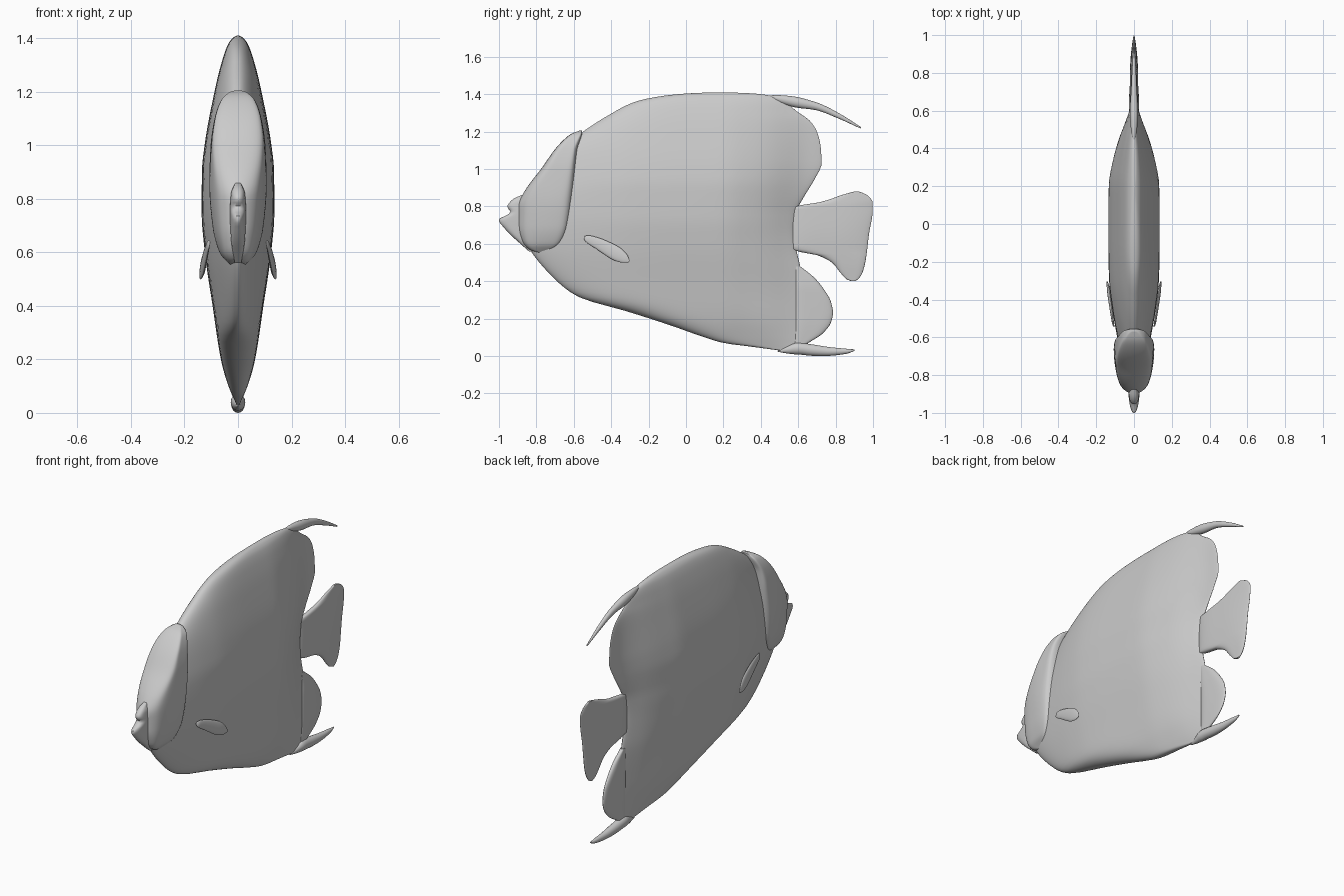
import bpy, bmesh, math
from mathutils import Vector


def curve(pts, v):
    """Monotone cubic interpolation through (key, value) pairs."""
    n = len(pts)
    if v <= pts[0][0]:
        return pts[0][1]
    if v >= pts[-1][0]:
        return pts[-1][1]
    d = [(pts[i + 1][1] - pts[i][1]) / (pts[i + 1][0] - pts[i][0]) for i in range(n - 1)]

    def slope(i):
        if i == 0 or i == n - 1:
            return d[min(i, n - 2)]
        a, b = d[i - 1], d[i]
        return 2 * a * b / (a + b) if a * b > 0 else 0
    i = max(k for k in range(n - 1) if pts[k][0] <= v)
    h = pts[i + 1][0] - pts[i][0]
    s = (v - pts[i][0]) / h
    return ((2*s**3 - 3*s*s + 1) * pts[i][1] + (s**3 - 2*s*s + s) * h * slope(i)
            + (3*s*s - 2*s**3) * pts[i + 1][1] + (s**3 - s*s) * h * slope(i + 1))


def skin(name, rings):
    """Bridge equal rings of points, cap both ends, shade smooth."""
    bm = bmesh.new()
    rows = [[bm.verts.new(p) for p in r] for r in rings]
    n = len(rows[0])
    for a, b in zip(rows, rows[1:]):
        for j in range(n):
            bm.faces.new((a[j], a[(j + 1) % n], b[(j + 1) % n], b[j]))
    bm.faces.new(rows[0])
    bm.faces.new(rows[-1])
    bmesh.ops.recalc_face_normals(bm, faces=bm.faces)
    me = bpy.data.meshes.new(name)
    bm.to_mesh(me)
    bm.free()
    ob = bpy.data.objects.new(name, me)
    bpy.context.collection.objects.link(ob)
    bpy.ops.object.select_all(action='DESELECT')
    ob.select_set(True)
    bpy.context.view_layer.objects.active = ob
    bpy.ops.object.shade_smooth_by_angle(angle=math.radians(50))
    return ob


def slab(name, front, back, width_z, scale_y, rows=44, cols=28, power=4):
    """Stack horizontal slices between a front and a back outline, given as (z, y)."""
    z0, z1 = front[0][0], front[-1][0]
    rings = []
    for r in range(rows + 1):
        z = z0 + (z1 - z0) * (1 - math.cos(math.pi * r / rows)) / 2
        f, b, w = curve(front, z), curve(back, z), curve(width_z, z)
        side = []
        for c in range(cols + 1):
            u = -math.cos(math.pi * c / cols)
            y = f + (b - f) * (u + 1) / 2
            edge = math.sqrt(max(0, 1 - abs(u) ** power))
            side.append((w * curve(scale_y, y) * edge, y, z))
        rings.append(side + [(-x, y, z) for x, y, z in side[-2:0:-1]])
    return skin(name, rings)


def streamer(name, path, flat, steps=28, sides=16):
    """Tapered fin along (x, y, z, radius) points, flattened sideways."""
    keys = [[(i, p[k]) for i, p in enumerate(path)] for k in range(4)]
    at = lambda s: [curve(k, s) for k in keys]
    end = len(path) - 1
    rings = []
    for i in range(steps + 1):
        s = end * i / steps
        x, y, z, r = at(s)
        a, b = at(max(0, s - .05)), at(min(end, s + .05))
        d = Vector((0, b[1] - a[1], b[2] - a[2])).normalized()
        up = Vector((0, -d.z, d.y))
        rings.append([Vector((x + r * flat * math.cos(t), y, z)) + up * r * math.sin(t)
                      for t in (2 * math.pi * j / sides for j in range(sides))])
    return skin(name, rings)


# Body
slab("body",
     [(.03, .5), (.05, .35), (.07, .2), (.1, .1), (.17, -.1), (.24, -.32), (.31, -.56),
      (.35, -.63), (.42, -.71), (.52, -.8), (.58, -.84), (.65, -.865), (.75, -.87),
      (.85, -.845), (.93, -.79), (1.1, -.67), (1.2, -.55), (1.29, -.41), (1.36, -.27),
      (1.39, -.13), (1.405, .02), (1.41, .15)],
     [(.03, .56), (.05, .61), (.1, .62), (.3, .62), (.45, .615), (.57, .59), (.67, .58),
      (.77, .59), (.85, .63), (.95, .69), (1.03, .725), (1.12, .72), (1.2, .7),
      (1.26, .66), (1.31, .59), (1.36, .53), (1.39, .46), (1.405, .35), (1.41, .2)],
     [(.03, .012), (.1, .037), (.2, .064), (.4, .095), (.6, .124), (.75, .136), (.9, .135),
      (1.0, .125), (1.2, .088), (1.3, .064), (1.38, .036), (1.405, .015), (1.41, .004)],
     [(-.88, .4), (-.8, .52), (-.7, .62), (-.58, .73), (-.45, .86), (-.3, .97), (-.1, 1),
      (.2, 1), (.35, .85), (.45, .68), (.55, .42), (.6, .28), (.65, .18), (.73, .12)],
     rows=70, cols=44)

# Face mask, raised slightly over the body
slab("face",
     [(.55, -.78), (.57, -.84), (.62, -.88), (.7, -.9), (.8, -.9), (.87, -.87), (.93, -.83),
      (1.0, -.775), (1.1, -.705), (1.16, -.65), (1.19, -.61), (1.205, -.57)],
     [(.55, -.75), (.57, -.7), (.62, -.65), (.7, -.62), (.9, -.595), (1.1, -.58),
      (1.2, -.555), (1.205, -.555)],
     [(.55, .03), (.6, .07), (.7, .095), (.85, .106), (1.0, .1), (1.1, .085), (1.17, .06),
      (1.2, .028), (1.205, .01)],
     [(-.9, .45), (-.85, .72), (-.78, .9), (-.7, 1), (-.55, 1.05)], power=8)

# Lips
slab("lips",
     [(.56, -.84), (.6, -.885), (.65, -.94), (.7, -.985), (.72, -1), (.735, -.998),
      (.75, -.965), (.77, -.938), (.785, -.948), (.8, -.955), (.825, -.94), (.845, -.915),
      (.86, -.88)],
     [(.56, -.82), (.86, -.85)],
     [(.56, .012), (.65, .026), (.75, .03), (.82, .026), (.86, .01)],
     [(-1, .6), (-.9, 1)], rows=36, cols=16)

# Tail fin
slab("tail_fin",
     [(.4, .885), (.41, .86), (.44, .83), (.5, .78), (.54, .7), (.57, .56), (.8, .56),
      (.815, .68), (.835, .76), (.86, .83), (.88, .9)],
     [(.4, .9), (.41, .92), (.45, .945), (.52, .962), (.65, .978), (.78, .998),
      (.82, .998), (.86, .97), (.88, .925)],
     [(.4, .008), (.5, .018), (.65, .024), (.8, .018), (.88, .008)],
     [(.56, 1), (.8, .9), (1, .5)])

# Anal fin
slab("anal_fin",
     [(.05, .58), (.48, .58)],
     [(.05, .62), (.08, .67), (.12, .73), (.18, .775), (.23, .786), (.29, .775),
      (.36, .735), (.42, .685), (.48, .61)],
     [(.05, .01), (.2, .02), (.35, .022), (.48, .012)],
     [(.58, 1), (.79, .6)], cols=18)

# Trailing streamers of the dorsal and anal fins
streamer("dorsal_streamer",
         [(0, .43, 1.39, .003), (0, .5, 1.375, .02), (0, .59, 1.357, .028),
          (0, .7, 1.334, .02), (0, .82, 1.282, .013), (0, .935, 1.22, .004)], .8)
streamer("anal_streamer",
         [(0, .49, .026, .003), (0, .55, .034, .022), (0, .6, .04, .032),
          (0, .68, .031, .03), (0, .78, .024, .022), (0, .86, .026, .013),
          (0, .9, .032, .004)], .85)

# Pectoral fins on both sides
for side, s in (("right", 1), ("left", -1)):
    streamer("pectoral_fin_" + side,
             [(s * .104, -.545, .637, .004), (s * .11, -.53, .629, .018),
              (s * .118, -.47, .602, .03), (s * .13, -.38, .552, .038),
              (s * .138, -.33, .522, .026), (s * .143, -.303, .506, .005)], .25)
